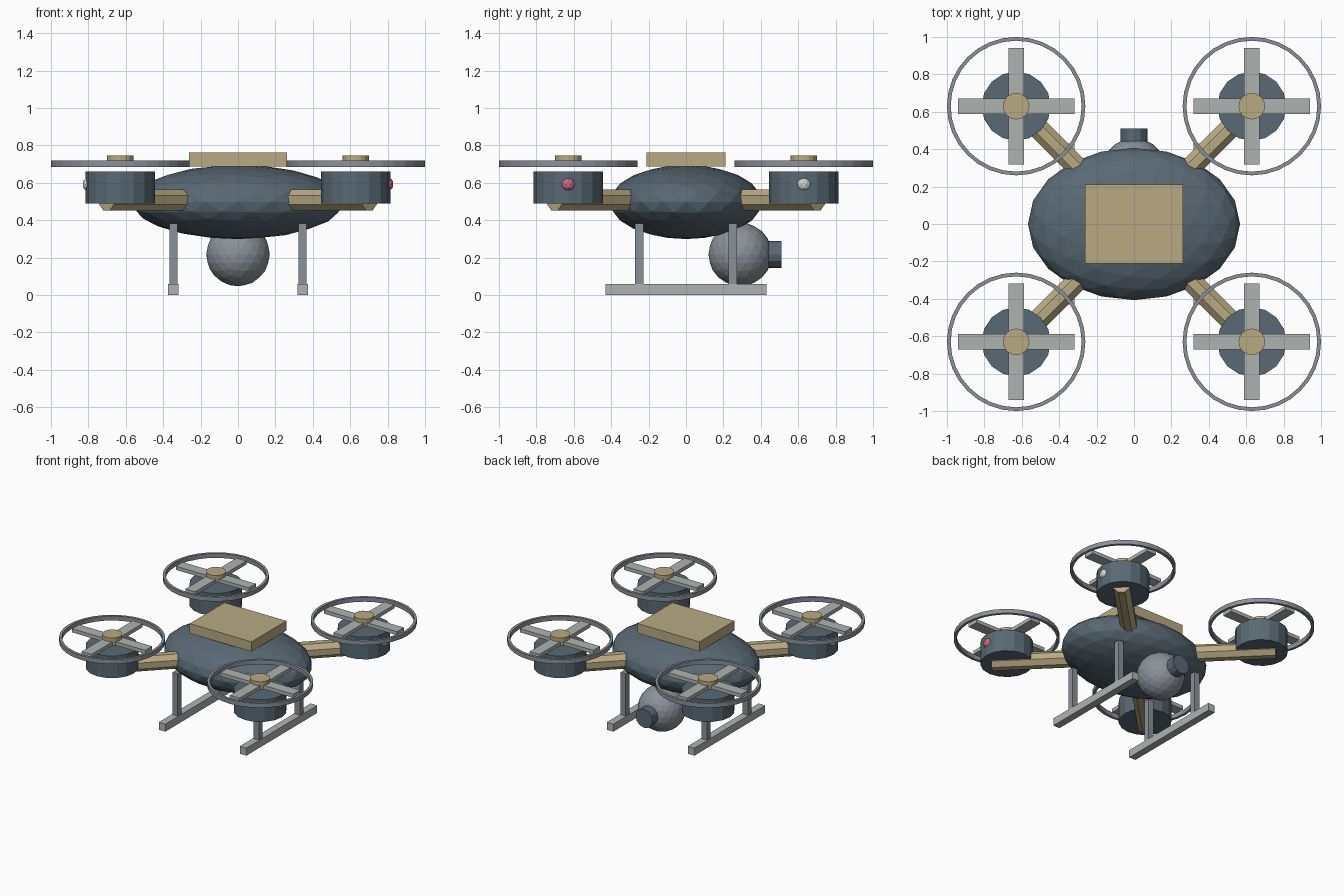
import bpy, bmesh, math
from mathutils import Matrix, Vector

if "Cube" in bpy.data.objects:
    bpy.data.objects.remove(bpy.data.objects["Cube"])


def material(name, rgb):
    m = bpy.data.materials.new(name)
    m.diffuse_color = (*rgb, 1)
    m.use_nodes = True
    m.node_tree.nodes["Principled BSDF"].inputs["Base Color"].default_value = m.diffuse_color
    return m


SLATE = material("slate", (0.100, 0.140, 0.176))
TAN = material("tan", (0.49, 0.40, 0.23))
GREY = material("mid grey", (0.255, 0.285, 0.32))
PALE = material("pale grey", (0.42, 0.45, 0.44))
RED = material("red light", (0.58, 0.14, 0.21))
WHITE = material("white light", (0.62, 0.65, 0.66))


def finish(name, bm, mat):
    bmesh.ops.recalc_face_normals(bm, faces=bm.faces)
    me = bpy.data.meshes.new(name)
    bm.to_mesh(me)
    bm.free()
    me.materials.append(mat)
    ob = bpy.data.objects.new(name, me)
    bpy.context.collection.objects.link(ob)
    return ob


def box(name, centre, size, mat):
    bm = bmesh.new()
    bmesh.ops.create_cube(bm, size=1, matrix=Matrix.Translation(centre) @ Matrix.Diagonal((*size, 1)))
    return finish(name, bm, mat)


def ball(name, centre, radii, mat, level=3):
    bm = bmesh.new()
    bmesh.ops.create_icosphere(bm, subdivisions=level, radius=1,
                               matrix=Matrix.Translation(centre) @ Matrix.Diagonal((*radii, 1)))
    return finish(name, bm, mat)


def rod(name, a, b, radius, sides, mat, roll=0.0):
    a, b = Vector(a), Vector(b)
    turn = (b - a).to_track_quat('Z', 'Y').to_matrix().to_4x4()
    bm = bmesh.new()
    bmesh.ops.create_cone(bm, cap_ends=True, segments=sides, radius1=radius, radius2=radius,
                          depth=(b - a).length,
                          matrix=Matrix.Translation((a + b) / 2) @ turn @ Matrix.Rotation(roll, 4, 'Z'))
    return finish(name, bm, mat)


def ring(name, centre, r_in, r_out, z0, z1, sides, mat):
    # rectangular section swept round the vertical axis
    bm = bmesh.new()
    loops = []
    for i in range(sides):
        a = 2 * math.pi * i / sides
        loops.append([bm.verts.new((centre[0] + r * math.cos(a), centre[1] + r * math.sin(a), z))
                      for r, z in ((r_in, z0), (r_out, z0), (r_out, z1), (r_in, z1))])
    for i in range(sides):
        p, q = loops[i], loops[(i + 1) % sides]
        for k in range(4):
            n = (k + 1) % 4
            bm.faces.new((p[k], q[k], q[n], p[n]))
    return finish(name, bm, mat)


# body and battery
ball("body", (0, 0, 0.497), (0.567, 0.407, 0.198), SLATE)
box("battery", (0, 0, 0.725), (0.526, 0.422, 0.075), TAN)

# camera
ball("camera_ball", (0, 0.29, 0.217), (0.17, 0.17, 0.17), GREY)
rod("camera_lens", (0, 0.39, 0.217), (0, 0.51, 0.217), 0.072, 12, SLATE)

# four rotor units
C = 0.63
for sx, side in ((-1, "left"), (1, "right")):
    for sy, end in ((-1, "front"), (1, "back")):
        x, y, tag = sx * C, sy * C, f"{end}_{side}"
        rod(f"{tag}_arm", (sx * 0.2, sy * 0.2, 0.508), (sx * 0.703, sy * 0.703, 0.508),
            0.061, 8, TAN, math.pi / 8)
        rod(f"{tag}_motor", (x, y, 0.49), (x, y, 0.66), 0.185, 16, SLATE)
        ring(f"{tag}_guard", (x, y), 0.35, 0.37, 0.685, 0.719, 32, GREY)
        box(f"{tag}_blade_across", (x, y, 0.703), (0.622, 0.083, 0.028), PALE)
        box(f"{tag}_blade_along", (x, y, 0.703), (0.083, 0.622, 0.028), PALE)
        rod(f"{tag}_hub", (x, y, 0.686), (x, y, 0.746), 0.071, 16, TAN)
        ball(f"{tag}_light", (sx * 0.792, y, 0.592), (0.04, 0.04, 0.04),
             RED if sx * sy < 0 else WHITE, 2)

    # landing gear
    box(f"{side}_skid", (sx * 0.345, 0, 0.029), (0.056, 0.86, 0.058), PALE)
    for sy, end in ((-1, "front"), (1, "back")):
        box(f"{end}_{side}_strut", (sx * 0.345, sy * 0.25, 0.217), (0.045, 0.045, 0.33), GREY)
